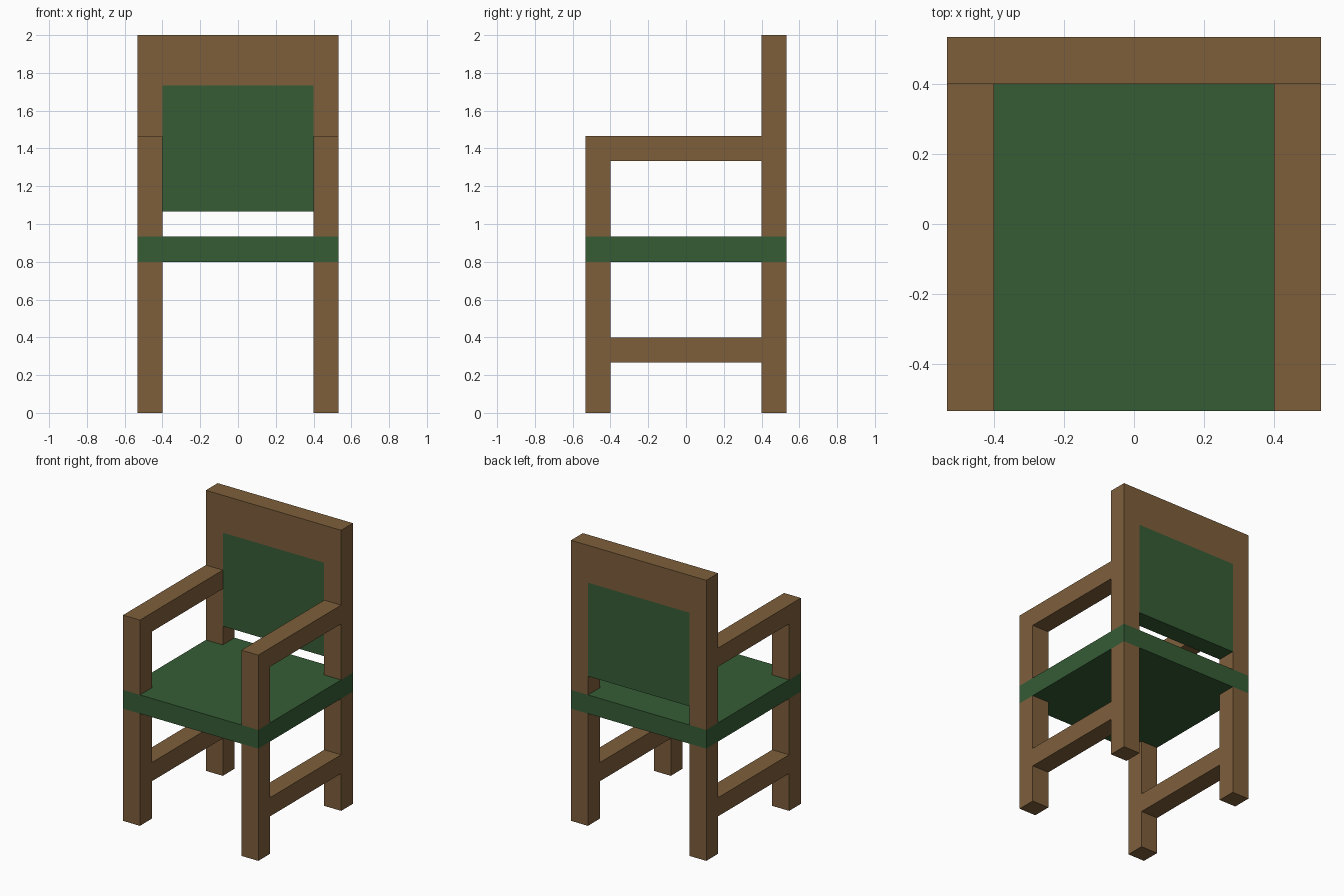
import bpy

if "Cube" in bpy.data.objects:
    bpy.data.objects.remove(bpy.data.objects["Cube"])

U = 2 / 15           # thickness of every timber
OUT, IN = 4 * U, 3 * U   # outer and inner half widths


def material(name, color):
    m = bpy.data.materials.new(name)
    m.diffuse_color = (*color, 1)
    m.use_nodes = True
    m.node_tree.nodes["Principled BSDF"].inputs["Base Color"].default_value = m.diffuse_color
    return m


wood = material("brown wood", (0.209, 0.114, 0.044))
cloth = material("green cushion", (0.036, 0.107, 0.036))


def box(name, lo, hi, mat):
    """Axis-aligned box between two corners."""
    bpy.ops.mesh.primitive_cube_add(size=1)
    ob = bpy.context.object
    ob.name = name
    ob.data.name = name
    for v in ob.data.vertices:
        v.co = [(a + b) / 2 + c * (b - a) for a, b, c in zip(lo, hi, v.co)]
    ob.data.materials.append(mat)
    return ob


def pair(name, y, z):
    """Matching side timbers on the left and right."""
    for side, x in (("left", -OUT), ("right", IN)):
        box(f"{side}_{name}", (x, y[0], z[0]), (x + U, y[1], z[1]), wood)


front, back = (-OUT, -IN), (IN, OUT)
between = (-IN, IN)

# Legs below the seat and side stretchers
pair("front_leg", front, (0, 6 * U))
pair("back_leg", back, (0, 6 * U))
pair("stretcher", between, (2 * U, 3 * U))

# Seat slab
box("seat", (-OUT, -OUT, 6 * U), (OUT, OUT, 7 * U), cloth)

# Arm supports, armrests and back posts
pair("arm_support", front, (7 * U, 11 * U))
pair("armrest", between, (10 * U, 11 * U))
pair("back_post", back, (7 * U, 15 * U))

# Top rail and padded back panel
box("top_rail", (-IN, IN, 13 * U), (IN, OUT, 15 * U), wood)
box("back_panel", (-IN, IN, 8 * U), (IN, OUT, 13 * U), cloth)
